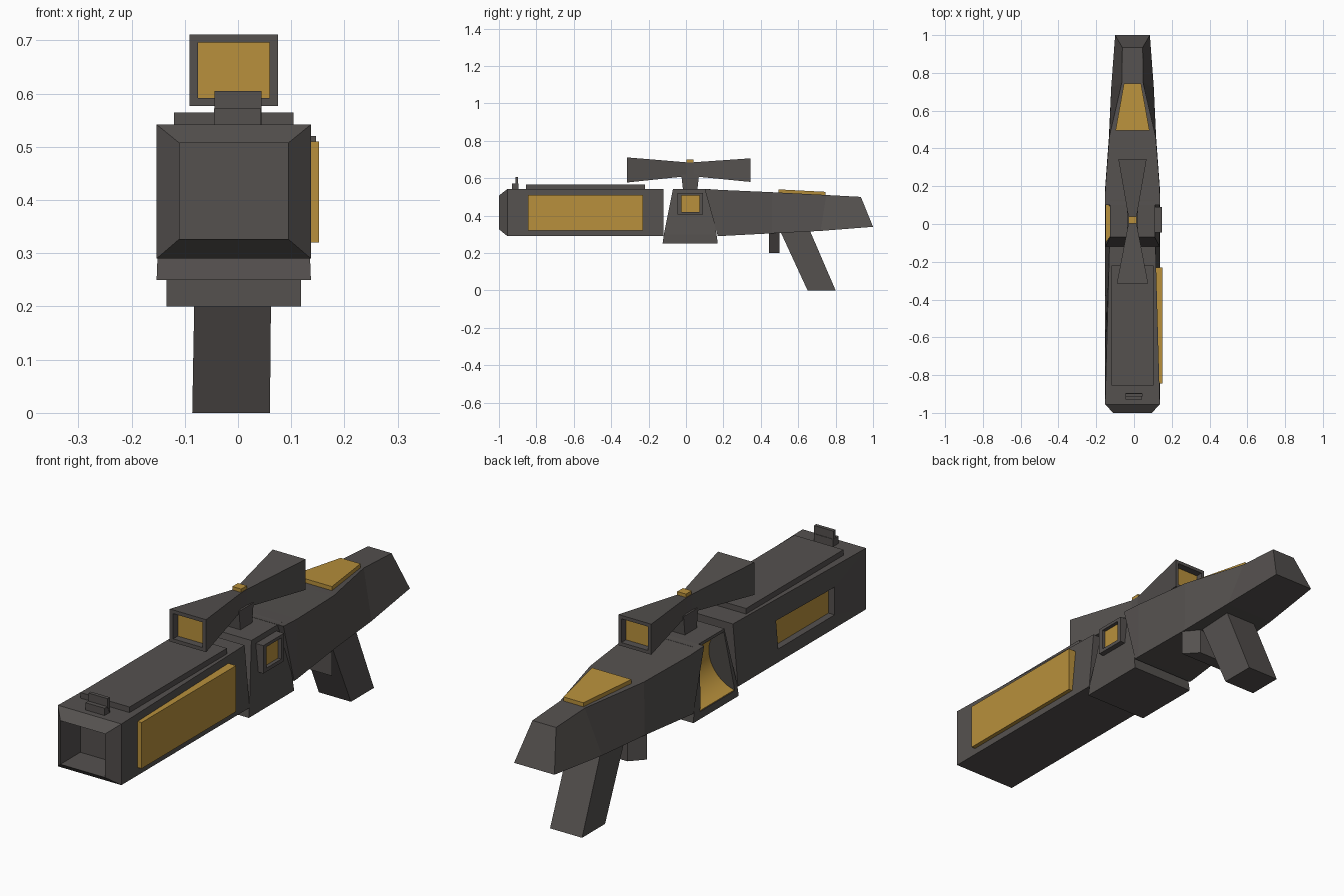
import bpy, bmesh, math

if "Cube" in bpy.data.objects:
    bpy.data.objects.remove(bpy.data.objects["Cube"])

CX = -0.008  # centre line of the body


def material(name, color):
    m = bpy.data.materials.new(name)
    m.diffuse_color = color
    m.use_nodes = True
    m.node_tree.nodes["Principled BSDF"].inputs["Base Color"].default_value = m.diffuse_color
    return m


DARK = material("dark_metal", (0.09, 0.082, 0.078, 1))
GOLD = material("gold", (0.48, 0.28, 0.045, 1))


def loft(name, rings, mat=DARK, gold_caps=(), smooth=False):
    """Closed solid through equal-length rings of points."""
    bm = bmesh.new()
    loops = [[bm.verts.new(p) for p in r] for r in rings]
    n = len(rings[0])
    for a, b in zip(loops, loops[1:]):
        for i in range(n):
            j = (i + 1) % n
            bm.faces.new((a[i], a[j], b[j], b[i]))
    for k in (0, -1):
        f = bm.faces.new(loops[k])
        if k in gold_caps:
            f.material_index = 1
    bmesh.ops.recalc_face_normals(bm, faces=bm.faces)
    me = bpy.data.meshes.new(name)
    bm.to_mesh(me)
    bm.free()
    me.materials.append(mat)
    me.materials.append(GOLD)
    ob = bpy.data.objects.new(name, me)
    bpy.context.collection.objects.link(ob)
    if smooth:
        bpy.ops.object.select_all(action='DESELECT')
        ob.select_set(True)
        bpy.context.view_layer.objects.active = ob
        bpy.ops.object.shade_smooth_by_angle(angle=math.radians(40))
    return ob


def sec(yt, yb, zt, zb, wt, wb, cx=CX):
    """Trapezoid section across the body: top/bottom y, z and half width."""
    return [(cx - wb, yb, zb), (cx + wb, yb, zb), (cx + wt, yt, zt), (cx - wt, yt, zt)]


def rect(y, z0, z1, w, cx=CX):
    return sec(y, y, z1, z0, w, w, cx)


def box(name, x0, x1, y0, y1, z0, z1, mat=DARK):
    c, w = (x0 + x1) / 2, (x1 - x0) / 2
    return loft(name, [rect(y0, z0, z1, w, c), rect(y1, z0, z1, w, c)], mat)


def side_rect(x, y0, y1, z0, z1):
    return [(x, y0, z0), (x, y1, z0), (x, y1, z1), (x, y0, z1)]


def cut(target, cutter):
    cutter.hide_render = True
    mod = target.modifiers.new("cut", 'BOOLEAN')
    mod.operation = 'DIFFERENCE'
    mod.solver = 'EXACT'
    mod.object = cutter
    bpy.context.view_layer.objects.active = target
    bpy.ops.object.modifier_apply(modifier=mod.name)
    bpy.data.objects.remove(cutter)


# barrel housing with tapered, hollow muzzle
barrel = loft("barrel_housing", [
    rect(-0.87, 0.327, 0.507, 0.102), rect(-1.0, 0.327, 0.507, 0.102),
    rect(-0.955, 0.29, 0.542, 0.145),
    sec(-0.12, -0.12, 0.542, 0.29, 0.122, 0.145)])
cut(barrel, box("panel_cutter", -0.25, -0.115, -0.75, -0.38, 0.345, 0.46))
box("left_panel", -0.125, -0.112, -0.75, -0.38, 0.345, 0.46, GOLD)
box("right_panel", 0.10, 0.152, -0.845, -0.23, 0.32, 0.51, GOLD)
box("top_plate", CX - 0.112, CX + 0.112, -0.855, -0.22, 0.53, 0.565)

# front sight
box("sight_base", -0.045, 0.043, -0.93, -0.895, 0.535, 0.572)
loft("sight_blade", [rect(-0.912, 0.57, 0.605, 0.044, 0), rect(-0.897, 0.54, 0.605, 0.044, 0)])

# receiver: tapers upwards
receiver = loft("receiver", [
    [(CX + s * w, y, z) for s, y in ((-1, y0), (1, y0), (1, y1), (-1, y1))]
    for z, y0, y1, w in ((0.25, -0.125, 0.17, 0.145), (0.30, -0.118, 0.163, 0.143),
                         (0.541, -0.07, 0.13, 0.118))])


# curved gold hollow in the left side of the receiver
def arc(r):
    angs = [math.radians(-75 + 130 * i / 16) for i in range(17)]
    return [(-0.185 + r * math.cos(a), 0.415 + r * math.sin(a)) for a in angs]


def skew(profile):
    out = []
    for y0, y1 in ((-0.10, -0.065), (0.125, 0.09)):
        out.append([(x, y0 + (y1 - y0) * (z - 0.28) / 0.25, z) for x, z in profile])
    return out


cut(receiver, loft("hollow_cutter", skew(arc(0.14) + [(-0.25, 0.53), (-0.25, 0.28)])))
lining = [p for p in arc(0.137)]
loft("hollow_lining", skew(lining + arc(0.145)[::-1]), GOLD, smooth=True)

# framed window on the right side of the receiver
loft("window_frame", [
    side_rect(0.09, -0.045, 0.09, 0.405, 0.52), side_rect(0.147, -0.045, 0.09, 0.405, 0.52),
    side_rect(0.147, -0.025, 0.072, 0.42, 0.507), side_rect(0.132, -0.025, 0.072, 0.42, 0.507)],
    gold_caps=(-1,))

# stock
loft("stock", [
    sec(0.10, 0.17, 0.542, 0.29, 0.145, 0.145),
    sec(0.19, 0.19, 0.537, 0.291, 0.144, 0.145),
    sec(0.46, 0.46, 0.525, 0.305, 0.123, 0.125),
    sec(0.75, 0.72, 0.51, 0.318, 0.056, 0.113),
    sec(0.935, 1.0, 0.50, 0.34, 0.054, 0.092)])


# gold cheek plate
def cheek(lift):
    return [(CX + s * w, y, z + lift) for s, w, y, z in
            ((-1, 0.09, 0.495, 0.518), (1, 0.09, 0.495, 0.518),
             (1, 0.045, 0.745, 0.505), (-1, 0.045, 0.745, 0.505))]


loft("cheek_plate", [cheek(0), cheek(0.022)], GOLD)

# grip and trigger
loft("grip", [
    [(x0, 0.65, 0), (x1, 0.65, 0), (x1, 0.80, 0), (x0, 0.80, 0)] if z == 0 else
    [(x0, 0.50, z), (x1, 0.50, z), (x1, 0.66, z), (x0, 0.66, z)]
    for z, x0, x1 in ((0, -0.086, 0.06), (0.325, -0.08, 0.063))])
loft("trigger", [[(CX + s * w, y, z) for s, w, y in
                  ((-1, 0.126, 0.445), (1, 0.126, 0.445), (1, 0.075, 0.50), (-1, 0.075, 0.50))]
                 for z in (0.20, 0.32)])

# scope: hourglass with a recessed gold lens at each end
loft("scope", [
    rect(-0.285, 0.592, 0.696, 0.067), rect(-0.315, 0.592, 0.696, 0.067),
    rect(-0.315, 0.577, 0.711, 0.083), rect(0.0, 0.61, 0.685, 0.022),
    rect(0.04, 0.61, 0.685, 0.022), rect(0.345, 0.58, 0.706, 0.075),
    rect(0.345, 0.594, 0.692, 0.061), rect(0.315, 0.594, 0.692, 0.061)],
    gold_caps=(0, -1))
loft("scope_mount", [
    [(CX + s * w, y, z) for s, y in ((-1, y0), (1, y0), (1, y1), (-1, y1))]
    for z, y0, y1, w in ((0.53, -0.015, 0.06, 0.03), (0.62, -0.025, 0.07, 0.03))])
box("scope_dial", CX - 0.02, CX + 0.02, 0.003, 0.04, 0.67, 0.699, GOLD)
